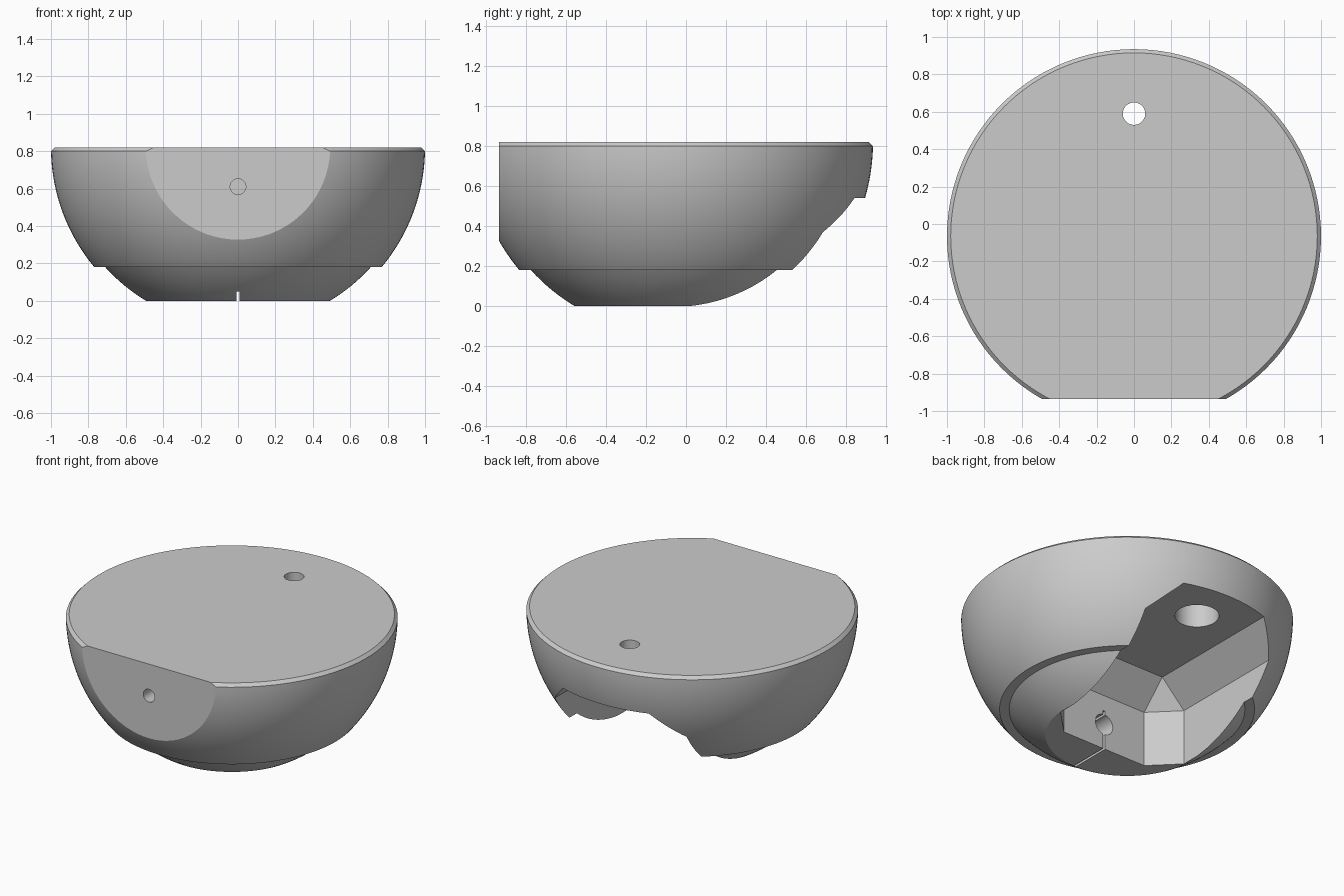
import bpy, bmesh, math
from mathutils import Matrix, Vector

CY, TOP = -0.065, 0.82      # sphere centre (y) and top plane
STEP = 0.18                 # height of the ledge under the bowl

if "Cube" in bpy.data.objects:
    bpy.data.objects.remove(bpy.data.objects["Cube"], do_unlink=True)

grey = bpy.data.materials.new("plain_grey")
grey.use_nodes = True
colour = (0.6, 0.6, 0.6, 1)
grey.diffuse_color = colour
grey.node_tree.nodes["Principled BSDF"].inputs["Base Color"].default_value = colour


def finish(name, bm):
    bmesh.ops.recalc_face_normals(bm, faces=bm.faces)
    mesh = bpy.data.meshes.new(name)
    bm.to_mesh(mesh)
    bm.free()
    mesh.materials.append(grey)
    obj = bpy.data.objects.new(name, mesh)
    bpy.context.collection.objects.link(obj)
    return obj


def box(name, low, high, chamfer=0):
    bm = bmesh.new()
    low, high = Vector(low), Vector(high)
    bmesh.ops.create_cube(bm, size=1, matrix=Matrix.Translation((low + high) / 2)
                          @ Matrix.Diagonal((*(high - low), 1)))
    if chamfer:
        bmesh.ops.bevel(bm, geom=bm.edges[:], offset=chamfer, segments=1,
                        affect='EDGES', profile=0.5)
    return finish(name, bm)


def cylinder(name, start, end, radius):
    bm = bmesh.new()
    start, end = Vector(start), Vector(end)
    turn = (end - start).to_track_quat('Z', 'Y').to_matrix().to_4x4()
    bmesh.ops.create_cone(bm, cap_ends=True, segments=48, radius1=radius, radius2=radius,
                          depth=(end - start).length,
                          matrix=Matrix.Translation((start + end) / 2) @ turn)
    return finish(name, bm)


def arc(radius, z0, z1, steps):
    """Profile points on a sphere centred on the top plane."""
    a0, a1 = (math.asin((z - TOP) / radius) for z in (z0, z1))
    angles = [a0 + (a1 - a0) * i / steps for i in range(steps + 1)]
    return [(radius * math.cos(a), TOP + radius * math.sin(a)) for a in angles]


# Stepped hemisphere with a chamfered rim
profile = [(0, 0)] + arc(0.956, 0, STEP, 8) + arc(1, STEP, 0.8, 28) + [(0.98, TOP), (0, TOP)]
bm = bmesh.new()
verts = [bm.verts.new((r, 0, z)) for r, z in profile]
edges = [bm.edges.new(pair) for pair in zip(verts, verts[1:])]
bmesh.ops.spin(bm, geom=verts + edges, cent=(0, 0, 0), axis=(0, 0, 1),
               angle=math.tau, steps=128, use_merge=True)
bmesh.ops.remove_doubles(bm, verts=bm.verts[:], dist=1e-5)
bmesh.ops.translate(bm, verts=bm.verts[:], vec=(0, CY, 0))
bmesh.ops.dissolve_limit(bm, angle_limit=0.001, verts=bm.verts[:], edges=bm.edges[:])
body = finish("bowl_body", bm)

# Flat front, chamfered rear pocket, bores and clamping slit
cutters = [
    box("front_flat_cutter", (-2, -2, -1), (2, -0.935, 2)),
    box("pocket_cutter", (-0.485, -0.28, -1), (0.485, 2, 0.54), 0.17),
    cylinder("top_hole_cutter", (0, 0.59, 0.3), (0, 0.59, 1), 0.06),
    cylinder("counterbore_cutter", (0, 0.59, 0.4), (0, 0.59, 0.72), 0.133),
    cylinder("front_hole_cutter", (0, -1.1, 0.61), (0, -0.72, 0.61), 0.042),
    cylinder("pocket_hole_cutter", (0, -0.6, 0.17), (0, -0.2, 0.17), 0.068),
    box("slit_cutter", (-0.008, -0.63, -0.1), (0.008, -0.2, 0.265)),
]
bpy.context.view_layer.objects.active = body
for cutter in cutters:
    cutter.hide_render = True
    cut = body.modifiers.new(cutter.name, 'BOOLEAN')
    cut.operation = 'DIFFERENCE'
    cut.solver = 'EXACT'
    cut.object = cutter
    bpy.ops.object.modifier_apply(modifier=cut.name)
for cutter in cutters:
    bpy.data.objects.remove(cutter, do_unlink=True)

# Smooth curves, sharp edges
bpy.ops.object.select_all(action='DESELECT')
body.select_set(True)
bpy.ops.object.shade_smooth_by_angle(angle=math.radians(15))
